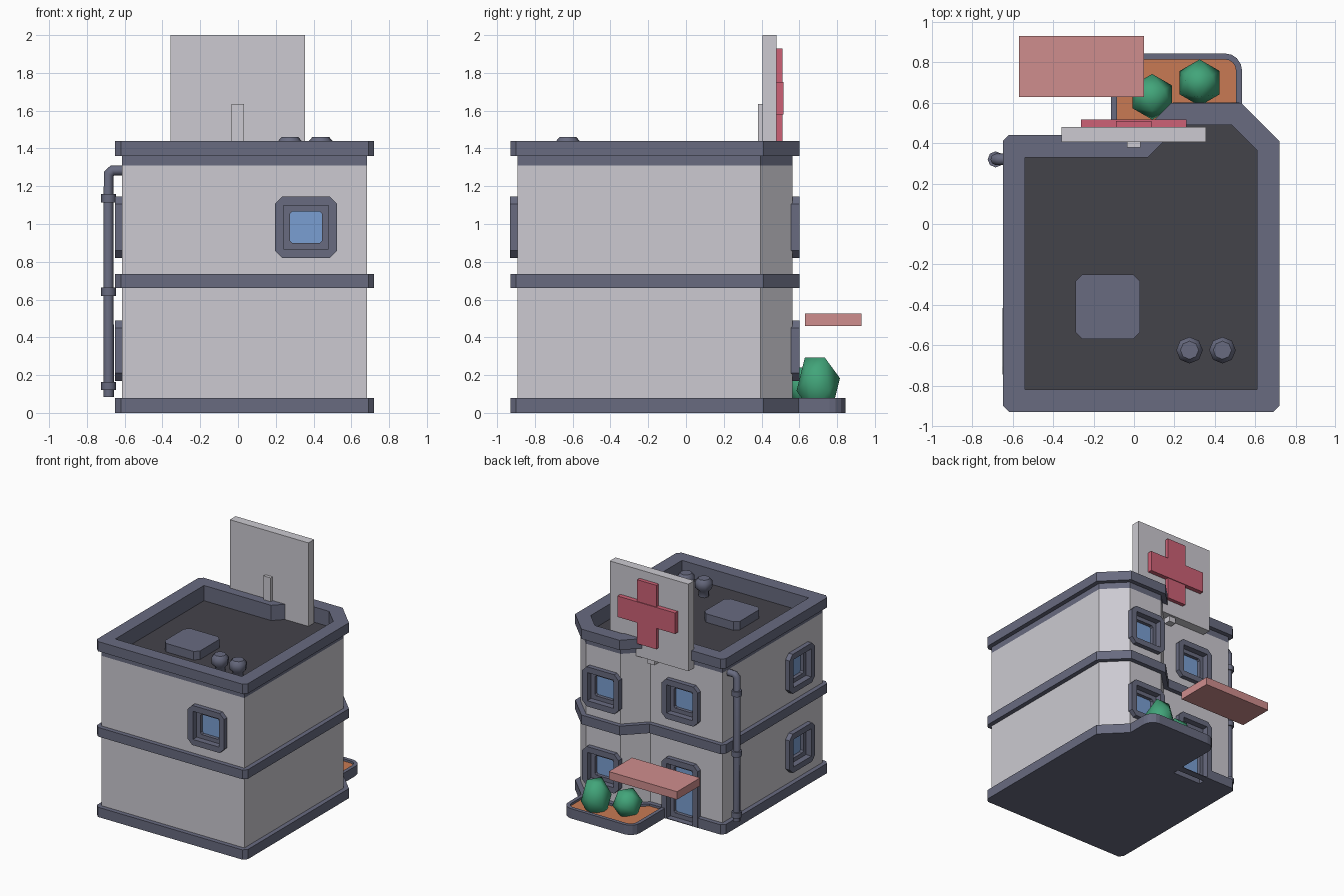
import bpy, bmesh, math
from mathutils import Matrix, Vector

if "Cube" in bpy.data.objects:
    bpy.data.objects.remove(bpy.data.objects["Cube"])


def srgb(*c):
    return [((v / 255 + 0.055) / 1.055) ** 2.4 for v in c] + [1.0]


def material(name, *c):
    m = bpy.data.materials.new(name)
    m.diffuse_color = srgb(*c)
    m.use_nodes = True
    m.node_tree.nodes["Principled BSDF"].inputs["Base Color"].default_value = m.diffuse_color
    return m


WALL = material("pale_grey_wall", 204, 202, 209)
TRIM = material("slate_trim", 104, 107, 128)
ROOF = material("dark_roof", 68, 67, 74)
GLASS = material("blue_glass", 122, 159, 210)
RED = material("cross_red", 205, 97, 118)
PINK = material("awning_pink", 207, 141, 141)
SOIL = material("orange_soil", 200, 122, 83)
GREEN = material("bush_green", 66, 165, 122)


def finish(name, bm, mats):
    me = bpy.data.meshes.new(name)
    bm.to_mesh(me)
    bm.free()
    for m in mats:
        me.materials.append(m)
    ob = bpy.data.objects.new(name, me)
    bpy.context.collection.objects.link(ob)
    return ob


def loft(name, rings, mats, bottom=True, cap_mat=0, matrix=None):
    """Bridge equal-length rings of 3D points and cap the ends."""
    bm = bmesh.new()
    vs = [[bm.verts.new(p) for p in r] for r in rings]
    n = len(vs[0])
    for a, b in zip(vs, vs[1:]):
        for i in range(n):
            j = (i + 1) % n
            bm.faces.new((a[i], a[j], b[j], b[i]))
    bm.faces.new(vs[-1]).material_index = cap_mat
    if bottom:
        bm.faces.new(vs[0][::-1])
    bmesh.ops.remove_doubles(bm, verts=bm.verts, dist=1e-4)
    if matrix:
        bm.transform(matrix)
    return finish(name, bm, mats)


def add_box(bm, x, y, z, matrix=None):
    size = Matrix.Diagonal((x[1] - x[0], y[1] - y[0], z[1] - z[0], 1))
    mid = Matrix.Translation(((x[0] + x[1]) / 2, (y[0] + y[1]) / 2, (z[0] + z[1]) / 2))
    bmesh.ops.create_cube(bm, size=1, matrix=(matrix or Matrix()) @ mid @ size)


def box(name, x, y, z, mat):
    bm = bmesh.new()
    add_box(bm, x, y, z)
    return finish(name, bm, [mat])


def lathe(name, x, y, profile, mat, n=8):
    ring = lambda r, z: [(x + r * math.cos(2 * math.pi * i / n),
                          y + r * math.sin(2 * math.pi * i / n), z) for i in range(n)]
    return loft(name, [ring(r, z) for r, z in profile], [mat])


def footprint(d, z, c=0.0):
    """Building outline with the corner bay, inset by d, square corners cut by c."""
    x0, x1, y0, y1, y2 = -0.65 + d, 0.72 - d, -0.93 + d, 0.44 - d, 0.6 - d
    k = 1.4142 * d
    s, t = 1.13 - k, 0.416 - k
    pts = [(x0, y0 + c), (x0 + c, y0), (x1 - c, y0), (x1, y0 + c), (x1, s - x1),
           (s - y2, y2), (y2 - t, y2), (y1 - t, y1), (x0 + c, y1), (x0, y1 - c)]
    return [(px, py, z) for px, py in pts]


# Walls, floor bands and the parapet with its sunken roof
W, C = 0.037, 0.03
walls = loft("walls", [footprint(W, 0.04), footprint(W, 1.31)], [WALL])
base = loft("base_band", [footprint(0, 0, C), footprint(0, 0.08, C)], [TRIM])
loft("middle_band", [footprint(0, 0.66, C), footprint(0, 0.735, C)], [TRIM])
loft("parapet", [footprint(W, 1.31), footprint(W, 1.36), footprint(0, 1.36, C),
                 footprint(0, 1.44, C), footprint(0.11, 1.44), footprint(0.11, 1.315)],
     [TRIM, ROOF], bottom=False, cap_mat=1)


def opening(hw, lo, hi, c, y, cb):
    return [(-hw, y, lo + cb), (-hw + cb, y, lo), (hw - cb, y, lo), (hw, y, lo + cb),
            (hw, y, hi - c), (hw - c, y, hi), (-hw + c, y, hi), (-hw, y, hi - c)]


# Windows and door: framed, stepped recesses set in wall pockets
pockets = bmesh.new()


def window(name, x, y, angle, lo, hi, door=False):
    m = Matrix.Translation((x, y, 0)) @ Matrix.Rotation(math.radians(angle), 4, 'Z')
    a, b = (0.005, 0.04) if door else (0.047, 0.08)
    k = 0 if door else 0.04
    rings = [opening(0.165, lo, hi, 0.04, 0.02, k),
             opening(0.165, lo, hi, 0.04, -0.038, k),
             opening(0.118, lo + a, hi - 0.047, 0, -0.038, 0),
             opening(0.118, lo + a, hi - 0.047, 0, 0.012, 0),
             opening(0.085, lo + b, hi - 0.08, 0.012, 0.012, 0.012),
             opening(0.085, lo + b, hi - 0.08, 0.012, 0.04, 0.012)]
    loft(name, rings, [TRIM, GLASS], bottom=False, cap_mat=1, matrix=m)
    add_box(pockets, (-0.13, 0.13), (-0.1, 0.07),
            (-0.1 if door else lo + 0.035, hi - 0.035), m)


LOW, HIGH = (0.17, 0.49), (0.82, 1.145)
window("front_window", 0.36, -0.93 + W, 0, *HIGH)
for label, span in (("lower", LOW), ("upper", HIGH)):
    window(label + "_left_window", -0.65 + W, -0.58, -90, *span)
    window(label + "_bay_window", 0.357, 0.6 - W, 180, *span)
window("upper_back_window", -0.25, 0.44 - W, 180, *HIGH)
window("door", -0.25, 0.44 - W, 180, 0.0, 0.5, door=True)
cutter = finish("pocket_cutter", pockets, [])
cutter.hide_render = True
cutter.hide_viewport = True
for ob in (walls, base):
    mod = ob.modifiers.new("pockets", 'BOOLEAN')
    mod.operation = 'DIFFERENCE'
    mod.object = cutter
    mod.solver = 'EXACT'

# Sign board with post and raised cross
box("sign_board", (-0.358, 0.356), (0.405, 0.48), (1.285, 2.0), WALL)
box("sign_post", (-0.034, 0.031), (0.38, 0.46), (1.24, 1.635), WALL)
box("cross_upright", (-0.088, 0.086), (0.47, 0.511), (1.405, 1.93), RED)
box("cross_bar", (-0.262, 0.26), (0.47, 0.517), (1.58, 1.752), RED)

# Awning over the door
box("awning", (-0.57, 0.05), (0.63, 0.93), (0.46, 0.525), PINK)


# Planter with rounded outer corners
def planter_ring(d, z):
    x0, x1, y0, y1, r = -0.115 + d, 0.535 - d, 0.42, 0.845 - d, 0.085 - d
    pts = [(x0, y0), (x1, y0)]
    for cx, start in ((x1 - r, 0), (x0 + r, 90)):
        for i in range(5):
            a = math.radians(start + 22.5 * i)
            pts.append((cx + r * math.cos(a), y1 - r + r * math.sin(a)))
    return [(px, py, z) for px, py in pts]


loft("planter", [planter_ring(0, 0), planter_ring(0, 0.08), planter_ring(0.03, 0.08),
                 planter_ring(0.03, 0.062)], [TRIM, SOIL], cap_mat=1)


# Bushes: low-poly balls resting on a face
def bush(name, x, y, z, r, h):
    bm = bmesh.new()
    bmesh.ops.create_icosphere(bm, subdivisions=1, radius=1)
    bm.normal_update()
    bm.faces.ensure_lookup_table()
    up = bm.faces[0].normal.rotation_difference(Vector((0, 0, 1)))
    bm.transform(up.to_matrix().to_4x4())
    v = next(v for v in bm.verts if abs(v.co.z) < 0.4)
    bm.transform(Matrix.Rotation(math.pi / 2 - math.atan2(v.co.y, v.co.x), 4, 'Z'))
    bm.transform(Matrix.Translation((x, y, z)) @ Matrix.Diagonal((r / 0.982, r / 0.982, h / 0.795, 1)))
    for f in bm.faces:
        f.smooth = True
    finish(name, bm, [GREEN])


bush("tall_bush", 0.325, 0.7, 0.15, 0.115, 0.142)
bush("short_bush", 0.09, 0.63, 0.14, 0.113, 0.1)


def smooth(ob):
    bpy.ops.object.select_all(action='DESELECT')
    bpy.context.view_layer.objects.active = ob
    ob.select_set(True)
    if ob.type == 'CURVE':
        bpy.ops.object.convert(target='MESH')
    bpy.ops.object.shade_smooth_by_angle(angle=math.radians(50))


# Drainpipe with elbow and collars
PX, PY = -0.685, 0.32
cu = bpy.data.curves.new("drainpipe", 'CURVE')
cu.dimensions = '3D'
cu.bevel_depth, cu.bevel_resolution, cu.use_fill_caps = 0.028, 2, True
path = [(PX, 0.085), (PX, 1.265), (PX + 0.02, 1.283), (-0.6, 1.283)]
sp = cu.splines.new('POLY')
sp.points.add(len(path) - 1)
for p, (px, pz) in zip(sp.points, path):
    p.co = (px, PY, pz, 1)
cu.materials.append(TRIM)
pipe = bpy.data.objects.new("drainpipe", cu)
bpy.context.collection.objects.link(pipe)
smooth(pipe)
for z in (0.12, 0.62, 1.115):
    smooth(lathe("pipe_collar", PX, PY, [(0.04, z), (0.04, z + 0.043)], TRIM))

# Roof hatch and vents
hatch = [[(-0.13 + px, -0.41 + py, z) for px, z0, py in opening(0.16, -0.16, 0.16, 0.035, 0, 0.035)]
         for z in (1.31, 1.385)]
loft("roof_hatch", hatch, [TRIM])
for x in (0.275, 0.438):
    smooth(lathe("roof_vent", x, -0.625, [(0.04, 1.31), (0.04, 1.36), (0.066, 1.385),
                                          (0.066, 1.435), (0.045, 1.46)], TRIM))
